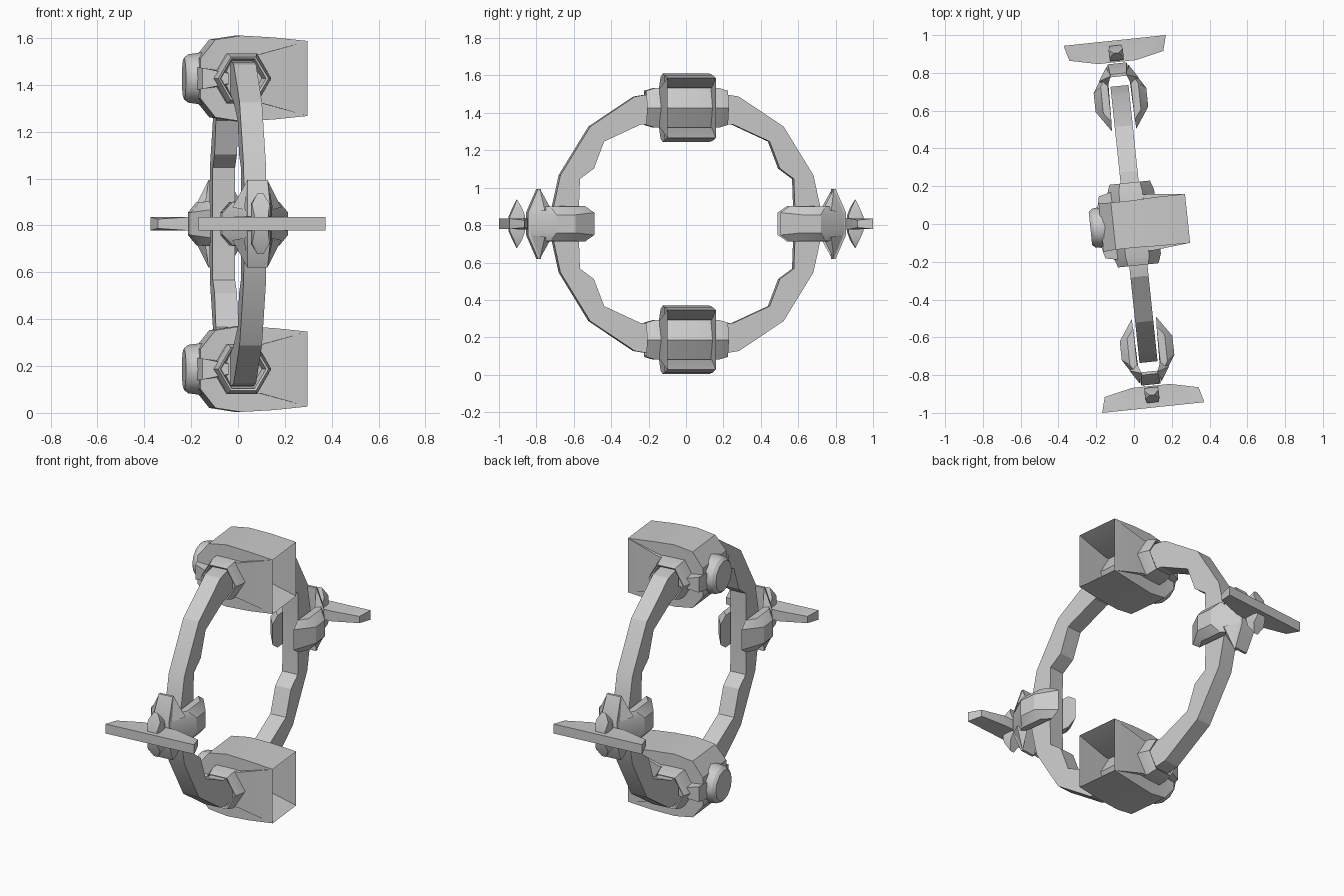
import bpy, bmesh
from math import radians, sin, cos, pi
from itertools import product

if "Cube" in bpy.data.objects:
    bpy.data.objects.remove(bpy.data.objects["Cube"])

TURN = 6.0       # the whole ring is turned a little about z
MID = 0.807      # height of the ring centre
POD_Z = 0.62     # clamp distance above and below the centre

grey = bpy.data.materials.new("plain_grey")
grey.use_nodes = True
colour = (0.6, 0.6, 0.6, 1)
grey.diffuse_color = colour
grey.node_tree.nodes["Principled BSDF"].inputs["Base Color"].default_value = colour


def place(name, mesh, turn=0, lift=0):
    ob = bpy.data.objects.new(name, mesh)
    bpy.context.collection.objects.link(ob)
    ob.rotation_euler.z = radians(TURN + turn)
    ob.location.z = MID + lift
    return ob


def finish(name, bm, smooth=32):
    """Turn a bmesh into a shaded mesh."""
    bmesh.ops.recalc_face_normals(bm, faces=bm.faces)
    mesh = bpy.data.meshes.new(name)
    bm.to_mesh(mesh)
    bm.free()
    mesh.materials.append(grey)
    ob = bpy.data.objects.new(name, mesh)
    bpy.context.collection.objects.link(ob)
    bpy.ops.object.select_all(action='DESELECT')
    ob.select_set(True)
    bpy.context.view_layer.objects.active = ob
    bpy.ops.object.shade_smooth_by_angle(angle=radians(smooth))
    mesh = ob.data
    bpy.data.objects.remove(ob)
    return mesh


def hull(bm, points):
    verts = [bm.verts.new(p) for p in points]
    res = bmesh.ops.convex_hull(bm, input=verts)
    junk = set(res["geom_interior"]) | set(res["geom_unused"])
    bmesh.ops.delete(bm, geom=[g for g in junk if isinstance(g, bmesh.types.BMVert)],
                     context='VERTS')


def mirrored(points, axes):
    """Repeat points with both signs on the given axes."""
    out = set()
    for p in points:
        for signs in product((1, -1), repeat=3):
            out.add(tuple(c * s if a in axes else c
                          for c, s, a in zip(p, signs, "xyz")))
    return sorted(out)


def loft(bm, rings, cap=True):
    rows = [[bm.verts.new(p) for p in r] for r in rings]
    n = len(rows[0])
    for a, b in zip(rows, rows[1:]):
        for i in range(n):
            j = (i + 1) % n
            bm.faces.new((a[i], a[j], b[j], b[i]))
    if cap:
        bm.faces.new(rows[0])
        bm.faces.new(rows[-1])
    return rows


# Main ring: a faceted band with a notched inner edge
outer = [(.735, 0), (.715, .1), (.68, .26), (.52, .52), (.28, .68), (.22, .69), (0, .70)]
inner = [(.58, 0), (.58, .1), (.575, .24), (.50, .295), (.445, .44), (.25, .53), (0, .55)]


def around(quarter):
    half = quarter + [(-y, z) for y, z in quarter[-2::-1]]
    return half + [(y, -z) for y, z in half[-2:0:-1]]


bm = bmesh.new()
W = .048
loops = [[(s * W, y, z) for y, z in around(q)]
         for q, s in ((outer, 1), (outer, -1), (inner, -1), (inner, 1))]
loft(bm, loops + loops[:1], cap=False)
bmesh.ops.remove_doubles(bm, verts=bm.verts, dist=1e-5)
place("ring", finish("ring", bm, 20))

# Clamp shell: C-shaped cover with two swept fins (x, z, half width)
bm = bmesh.new()
upper = [(.285, .16, .13), (.14, .175, .13), (0, .183, .125), (-.11, .166, .125),
         (-.175, .085, .13)]
under = [(-.08, 0, .15), (-.03, .105, .15), (.085, .105, .15)]
shell = upper + [(x, -z, w) for x, z, w in upper[::-1]]
shell += [(x, -z, w) for x, z, w in under[:0:-1]] + under
loft(bm, [[(x, s * w, z) for x, z, w in shell] for s in (-1, 1)])
bmesh.ops.triangulate(bm, faces=[f for f in bm.faces if len(f.verts) > 4])
shell_mesh = finish("clamp_shell", bm)

# Clamp sleeve: six-sided sleeve with a recessed mouth at each end
bm = bmesh.new()


def hexagon(y, r):
    return [(r * cos(i * pi / 3), y, r * .98 * sin(i * pi / 3)) for i in range(6)]


steps = [(-.14, .085), (-.215, .098), (-.22, .108), (-.17, .125)]
loft(bm, [hexagon(y, r) for y, r in steps] +
     [hexagon(-y, r) for y, r in steps[::-1]])
sleeve_mesh = finish("clamp_sleeve", bm)

# Clamp rails: tapered arms from the sleeve to the rear disc
bm = bmesh.new()
for s in (-1, 1):
    hull(bm, mirrored([(-.185, s * .10, .048), (-.17, s * .165, .045),
                       (-.06, s * .19, .022), (-.06, s * .10, .03)], "z"))
rail_mesh = finish("clamp_rails", bm)

# Rear disc: short bevelled drum facing -x
bm = bmesh.new()
N = 12
loft(bm, [[(x, r * cos(2 * pi * i / N), r * sin(2 * pi * i / N)) for i in range(N)]
          for x, r in ((-.232, .088), (-.215, .103), (-.15, .112))])
disc_mesh = finish("rear_disc", bm)

for tag, lift in (("upper", POD_Z), ("lower", -POD_Z)):
    for part, mesh in (("shell", shell_mesh), ("sleeve", sleeve_mesh),
                       ("rails", rail_mesh), ("disc", disc_mesh)):
        place(f"{tag}_clamp_{part}", mesh, lift=lift)

# Side pod: two cheeks straddling the ring
bm = bmesh.new()
for s in (-1, 1):
    hull(bm, mirrored([(s * .062, -.80, .093), (s * .062, -.55, .095),
                       (s * .065, -.50, .06), (s * .055, -.845, .055),
                       (s * .10, -.60, .093), (s * .10, -.74, .093),
                       (s * .14, -.71, .048), (s * .14, -.61, .048)], "z"))
cheek_mesh = finish("pod_cheeks", bm)

# Side pod collar: upright plate bridging the cheeks, with gussets
bm = bmesh.new()
hull(bm, mirrored([(.05, -.855, .06), (.043, -.80, .187), (.043, -.785, .187),
                   (.062, -.785, .08)], "xz"))
for sx, sz in product((-1, 1), repeat=2):
    hull(bm, [(sx * .043, -.79, sz * .187), (sx * .062, -.735, sz * .085),
              (sx * .06, -.84, sz * .06), (sx * .105, -.77, sz * .07)])
collar_mesh = finish("pod_collar", bm)

# Outboard hub: small faceted block floating outside the collar
bm = bmesh.new()
hull(bm, mirrored([(.012, -.91, .13), (.038, -.93, .085), (.038, -.885, .085),
                   (.03, -.95, .04), (.035, -.87, .045)], "xz"))
hub_mesh = finish("outboard_hub", bm)

# Outboard blade: long flat vane with a straight outer edge
bm = bmesh.new()
hull(bm, mirrored([(.272, -.977, .028), (.25, -.895, .02), (.10, -.862, .03)], "xz"))
blade_mesh = finish("outboard_blade", bm)

for tag, turn in (("front", 0), ("back", 180)):
    for part, mesh in (("pod_cheeks", cheek_mesh), ("pod_collar", collar_mesh),
                       ("hub", hub_mesh), ("blade", blade_mesh)):
        place(f"{tag}_{part}", mesh, turn=turn)
